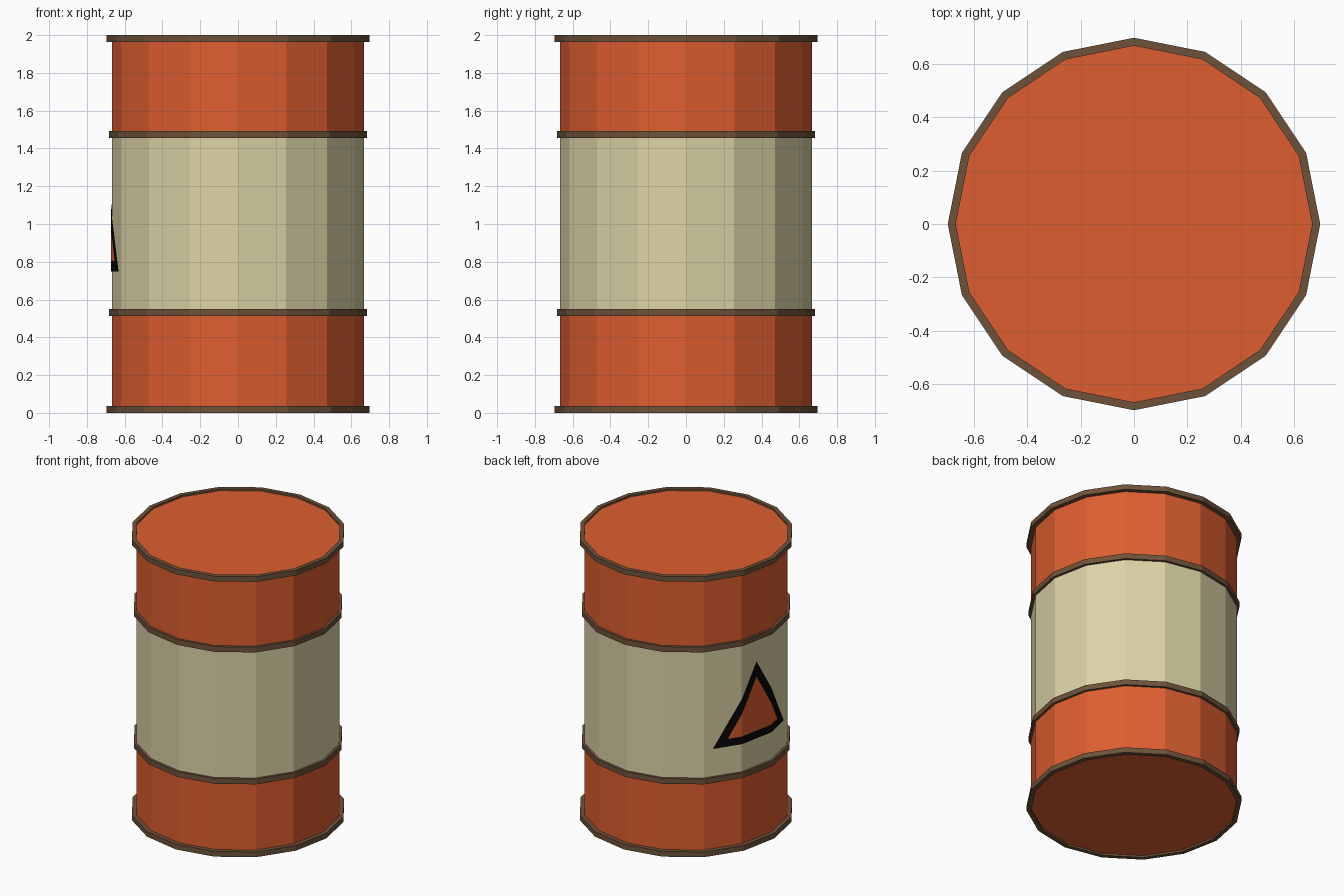
import bpy, bmesh, math
from mathutils import Vector

if "Cube" in bpy.data.objects:
    bpy.data.objects.remove(bpy.data.objects["Cube"])

SIDES = 16
R = 0.667
STEP = 2 * math.pi / SIDES


def material(name, rgb):
    lin = [(c / 255 / 12.92) if c / 255 <= 0.04045 else ((c / 255 + 0.055) / 1.055) ** 2.4 for c in rgb]
    m = bpy.data.materials.new(name)
    m.diffuse_color = (*lin, 1)
    m.use_nodes = True
    m.node_tree.nodes["Principled BSDF"].inputs["Base Color"].default_value = m.diffuse_color
    return m


ORANGE = material("orange_paint", (222, 95, 48))
CREAM = material("cream_paint", (220, 211, 166))
BROWN = material("brown_metal", (110, 82, 57))
BLACK = material("black_paint", (8, 8, 8))


def finish(bm, name, mats):
    mesh = bpy.data.meshes.new(name)
    bm.to_mesh(mesh)
    bm.free()
    for m in mats:
        mesh.materials.append(m)
    ob = bpy.data.objects.new(name, mesh)
    bpy.context.collection.objects.link(ob)
    return ob


def loop(bm, r, z):
    return [bm.verts.new((r * math.cos(i * STEP), r * math.sin(i * STEP), z)) for i in range(SIDES)]


def bridge(bm, a, b):
    for i in range(SIDES):
        j = (i + 1) % SIDES
        bm.faces.new((a[i], a[j], b[j], b[i]))


# Body with closed ends, cream band chosen by height
Z_LOW, Z_HIGH = 0.532, 1.473
bm = bmesh.new()
loops = [loop(bm, R, z) for z in (0.013, Z_LOW, Z_HIGH, 1.987)]
for a, b in zip(loops, loops[1:]):
    bridge(bm, a, b)
bm.faces.new(loops[0][::-1])
bm.faces.new(loops[-1])
for f in bm.faces:
    f.material_index = int(Z_LOW < f.calc_center_median().z < Z_HIGH and abs(f.normal.z) < 0.5)
bm.normal_update()
for f in bm.faces:
    z = f.calc_center_median().z
    f.material_index = int(Z_LOW < z < Z_HIGH)
finish(bm, "drum_body", [ORANGE, CREAM])


# Rims and hoops as square-section rings
def hoop(name, r, z0, z1, inner=R):
    bm = bmesh.new()
    section = [loop(bm, q, z) for q, z in ((r, z0), (r, z1), (inner, z1), (inner, z0))]
    for k in range(4):
        bridge(bm, section[k], section[(k + 1) % 4])
    finish(bm, name, [BROWN])


hoop("bottom_rim", 0.697, 0.0, 0.037)
hoop("lower_hoop", 0.684, 0.513, 0.551)
hoop("upper_hoop", 0.684, 1.454, 1.492)
hoop("top_rim", 0.697, 1.963, 2.0)

# Warning triangle: flat shape cut at the drum's corners, then laid on the facets
bm = bmesh.new()
CZ, OUT = 0.932, 0.366


def triangle(size):
    return [bm.verts.new((size * math.cos(a), size * math.sin(a), 0))
            for a in (math.radians(90 + 120 * k) for k in range(3))]


outer, inner = triangle(OUT), triangle(OUT * 0.7)
for k in range(3):
    j = (k + 1) % 3
    bm.faces.new((outer[k], outer[j], inner[j], inner[k]))
bm.faces.new(inner).material_index = 1
half = R * math.sin(STEP / 2)
for t in (-half, half):
    bmesh.ops.bisect_plane(bm, geom=bm.verts[:] + bm.edges[:] + bm.faces[:],
                           plane_co=(t, 0, 0), plane_no=(1, 0, 0))
mid = math.pi - STEP / 2
normal = Vector((math.cos(mid), math.sin(mid), 0))
right = Vector((-normal.y, normal.x, 0))
for v in bm.verts:
    t, h = v.co.x, v.co.y
    depth = R * math.cos(STEP / 2) - max(0, abs(t) - half) * math.tan(STEP) + 0.005
    v.co = normal * depth + right * t + Vector((0, 0, CZ + h))
bm.normal_update()
for f in bm.faces:
    if f.normal.dot(normal) < 0:
        f.normal_flip()
finish(bm, "warning_triangle", [BLACK, ORANGE])
